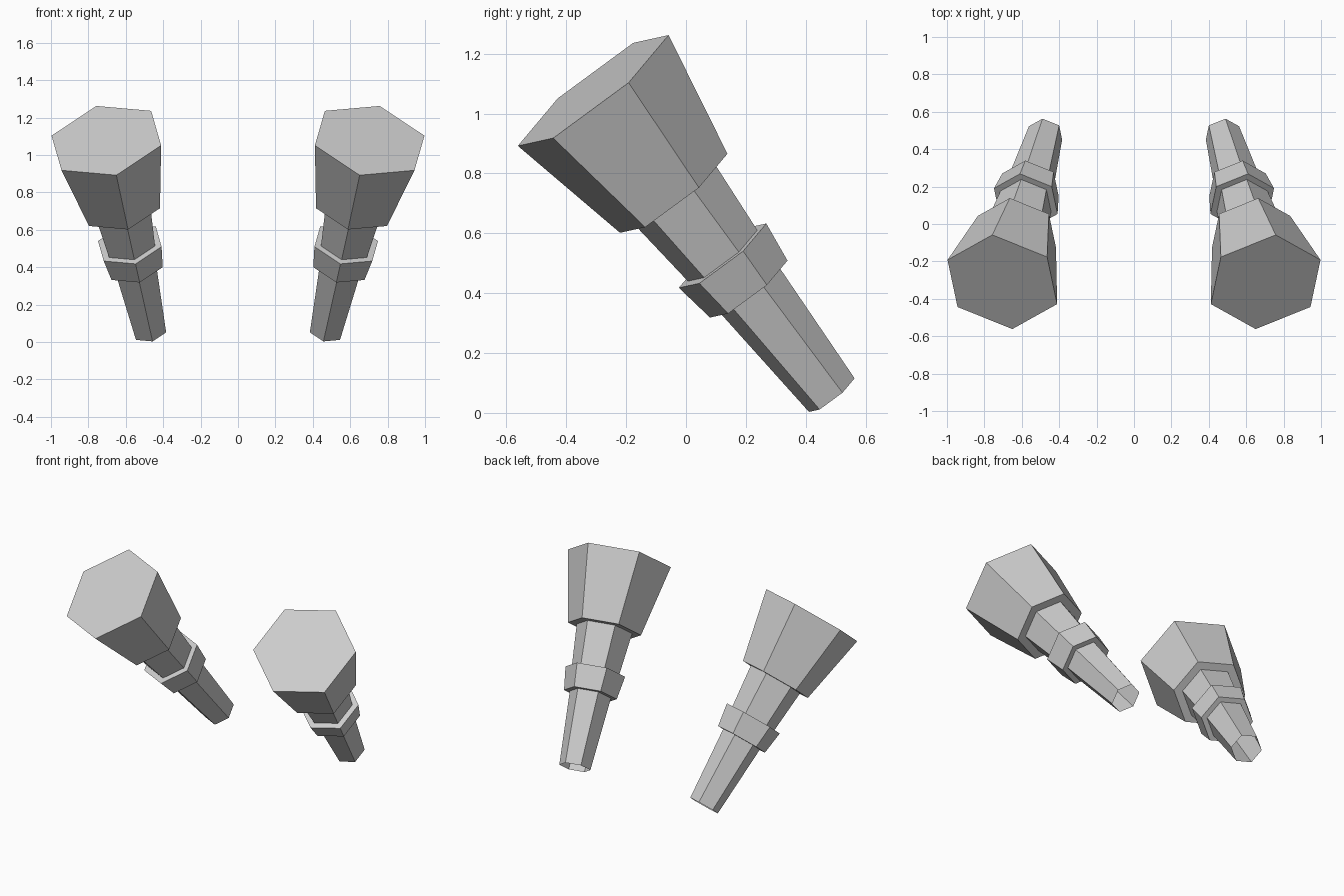
import bpy
import bmesh
from math import cos, sin, tau
from mathutils import Vector

if "Cube" in bpy.data.objects:
    bpy.data.objects.remove(bpy.data.objects["Cube"], do_unlink=True)

SIDES = 6

grey = bpy.data.materials.new("light_grey")
grey.use_nodes = True
colour = (0.6, 0.6, 0.6, 1)
grey.diffuse_color = colour
grey.node_tree.nodes["Principled BSDF"].inputs["Base Color"].default_value = colour

# Profiles as (distance from the wide end, radius) along the slanted axis
PARTS = {
    "flared_head": [(0, 0.317), (0.443, 0.226), (0.443, 0.171)],
    "neck": [(0.443, 0.171), (0.712, 0.146)],
    "collar": [(0.712, 0.146), (0.712, 0.184), (0.856, 0.163), (0.856, 0.127)],
    "tail_tube": [(0.856, 0.127), (1.313, 0.096)],
}


def hex_part(name, profile, origin, axis, corner, cap_start):
    """Sweep a six-sided ring along the axis, following the profile."""
    side = axis.cross(corner)
    bm = bmesh.new()
    rings = []
    for dist, radius in profile:
        ring = []
        for k in range(SIDES):
            a = tau * k / SIDES
            ring.append(bm.verts.new(
                origin + axis * dist + (corner * cos(a) + side * sin(a)) * radius))
        rings.append(ring)
    for lower, upper in zip(rings, rings[1:]):
        for k in range(SIDES):
            j = (k + 1) % SIDES
            bm.faces.new((lower[k], lower[j], upper[j], upper[k]))
    if cap_start:
        bm.faces.new(rings[0][::-1])
    mesh = bpy.data.meshes.new(name)
    bm.to_mesh(mesh)
    bm.free()
    mesh.materials.append(grey)
    obj = bpy.data.objects.new(name, mesh)
    bpy.context.collection.objects.link(obj)


# Mirrored pair: closed flat head, open tail end
for label, s in (("left", 1), ("right", -1)):
    origin = Vector((s * 0.704, -0.31, 1.077))
    axis = Vector((-s * 0.176, 0.607, -0.775)).normalized()
    corner = Vector((-s * 0.17, -0.789, -0.59))
    corner = (corner - axis * corner.dot(axis)).normalized()
    for part, profile in PARTS.items():
        hex_part(f"{label}_{part}", profile, origin, axis, corner,
                 part == "flared_head")
